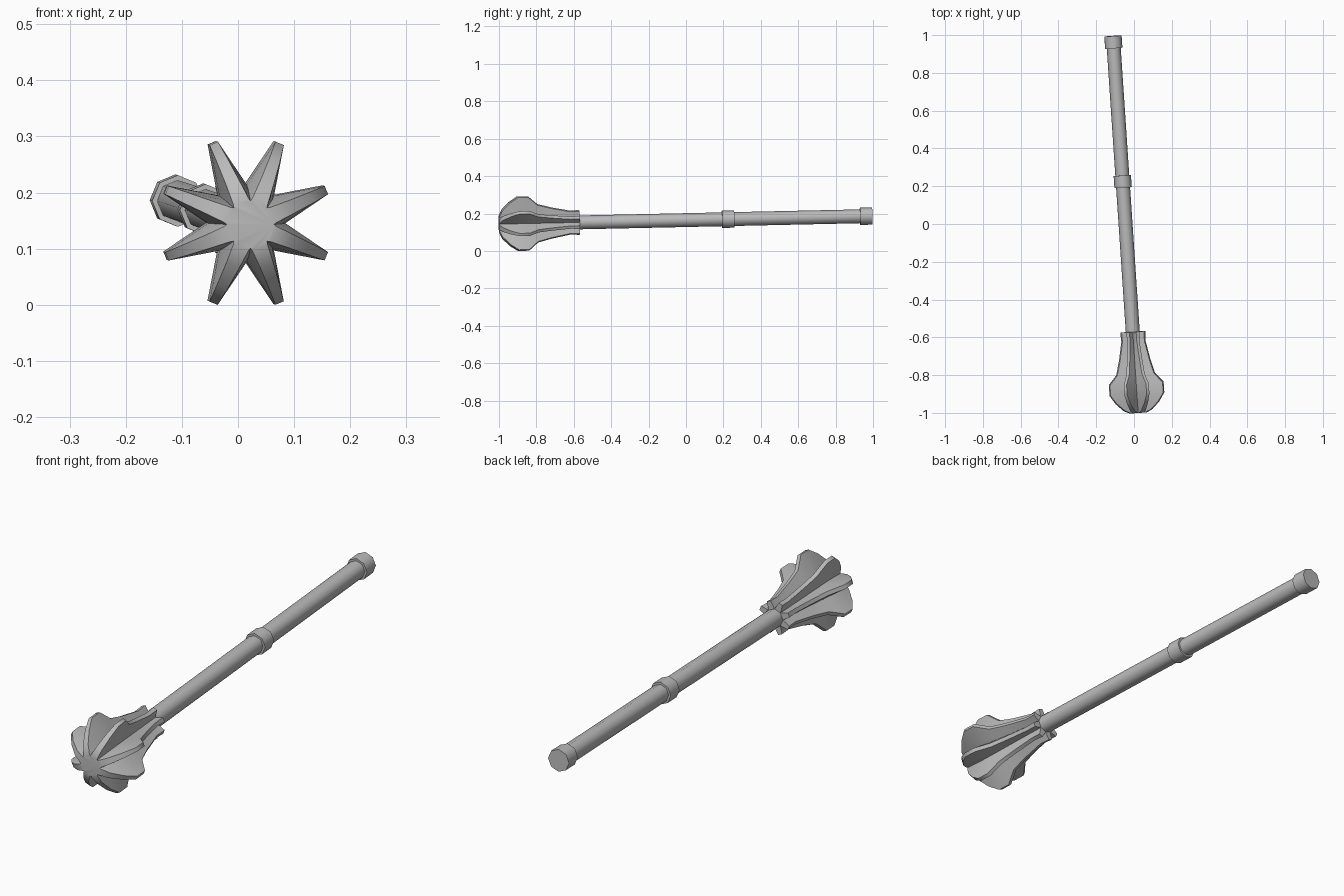
import bpy, bmesh, math
from mathutils import Vector, Matrix

if "Cube" in bpy.data.objects:
    bpy.data.objects.remove(bpy.data.objects["Cube"])

steel = bpy.data.materials.new("grey steel")
steel.diffuse_color = (0.5, 0.5, 0.5, 1)
steel.use_nodes = True
steel.node_tree.nodes["Principled BSDF"].inputs["Base Color"].default_value = steel.diffuse_color

# The weapon lies along a slightly tilted axis; parts are built along local y
AXIS = Vector((-0.067, 1, 0.0217)).normalized()
ORIGIN = Vector((0.0135, -0.87, 0.146)) + AXIS * 0.87
TILT = Matrix.Translation(ORIGIN) @ Vector((0, 1, 0)).rotation_difference(AXIS).to_matrix().to_4x4()


def loft(name, rings, smooth):
    """Skin a list of equal-length point rings and close both ends."""
    bm = bmesh.new()
    loops = [[bm.verts.new(p) for p in ring] for ring in rings]
    n = len(loops[0])
    for a, b in zip(loops, loops[1:]):
        for i in range(n):
            j = (i + 1) % n
            bm.faces.new((a[i], a[j], b[j], b[i]))
    bm.faces.new(loops[0])
    bm.faces.new(loops[-1])
    bmesh.ops.recalc_face_normals(bm, faces=bm.faces[:])
    bm.transform(TILT)
    mesh = bpy.data.meshes.new(name)
    bm.to_mesh(mesh)
    bm.free()
    mesh.materials.append(steel)
    ob = bpy.data.objects.new(name, mesh)
    bpy.context.collection.objects.link(ob)
    bpy.ops.object.select_all(action='DESELECT')
    ob.select_set(True)
    bpy.context.view_layer.objects.active = ob
    bpy.ops.object.shade_smooth_by_angle(angle=math.radians(smooth))
    return ob


def octagon(y, r):
    return [(r * math.cos(k * math.pi / 4), y, r * math.sin(k * math.pi / 4)) for k in range(8)]


def star(y, tip, half, valley):
    """Eight blunt blades with a valley between each pair."""
    pts = []
    for k in range(8):
        a = (k + 0.5) * math.pi / 4
        c, s = math.cos(a), math.sin(a)
        pts += [(tip * c + half * s, y, tip * s - half * c),
                (tip * c - half * s, y, tip * s + half * c)]
        b = (k + 1) * math.pi / 4
        pts.append((valley * math.cos(b), y, valley * math.sin(b)))
    return pts


# Flanged head: position, blade radius, blade half thickness, valley radius
head = [(-1.0, 0.045, 0.0145, 0.042), (-0.985, 0.078, 0.0125, 0.047),
        (-0.945, 0.122, 0.010, 0.060), (-0.90, 0.154, 0.008, 0.069),
        (-0.845, 0.154, 0.008, 0.069), (-0.795, 0.108, 0.008, 0.062),
        (-0.72, 0.087, 0.008, 0.052), (-0.62, 0.066, 0.008, 0.041),
        (-0.57, 0.068, 0.009, 0.037)]
loft("flanged_head", [star(*row) for row in head], 50)

# Handle with a middle collar and an end cap
for name, y0, y1, r in (("handle", -0.60, 0.96, 0.037),
                        ("middle_collar", 0.195, 0.26, 0.046),
                        ("end_cap", 0.935, 1.0, 0.046)):
    loft(name, [octagon(y0, r), octagon(y1, r)], 50)
